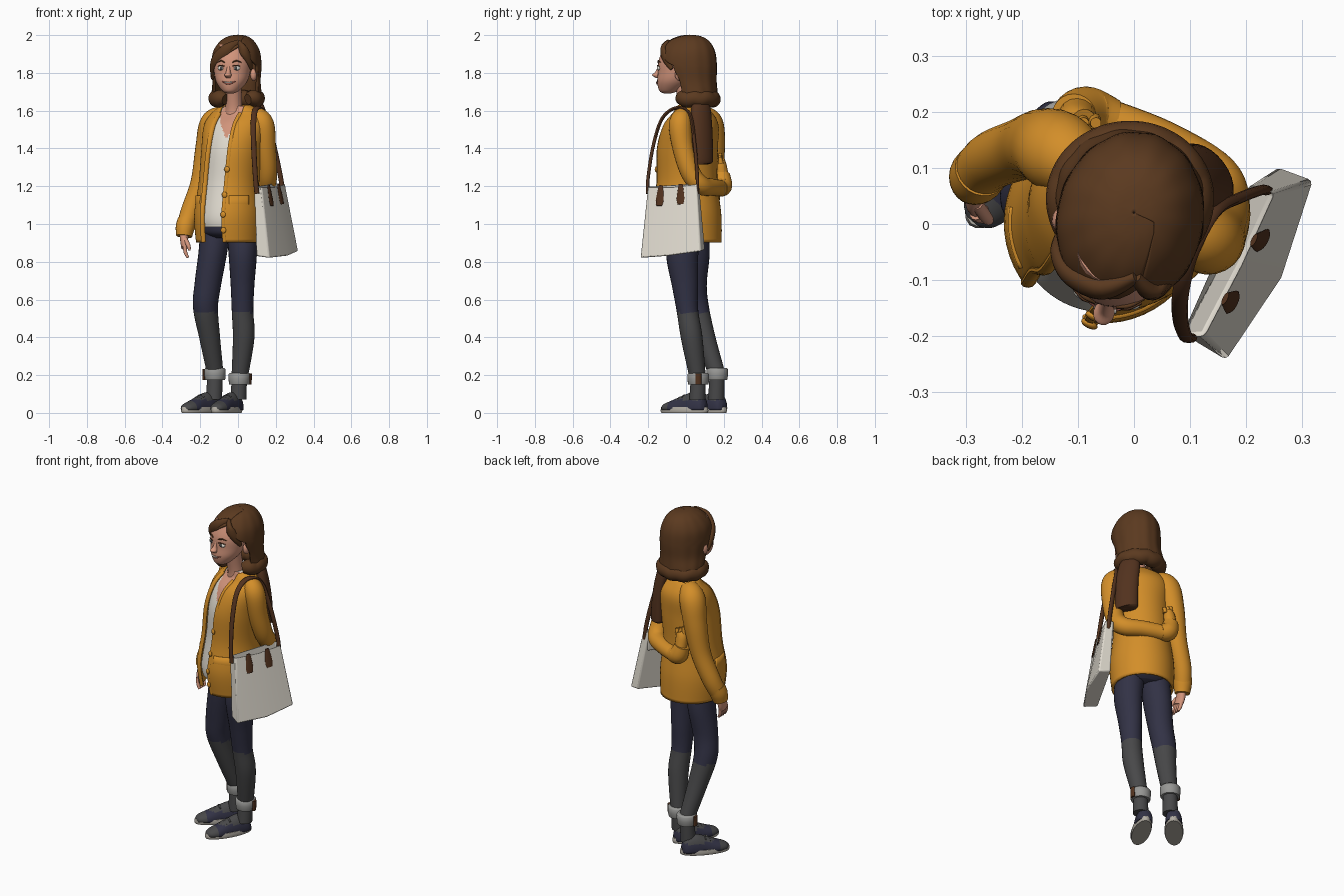
import bpy, bmesh, math
from mathutils import Vector as V

if "Cube" in bpy.data.objects:
    bpy.data.objects.remove(bpy.data.objects["Cube"])

def colour(name, r, g, b):
    m = bpy.data.materials.new(name)
    m.diffuse_color = (r, g, b, 1)
    m.use_nodes = True
    m.node_tree.nodes["Principled BSDF"].inputs["Base Color"].default_value = m.diffuse_color
    return m

HAIR = colour("hair brown", .105, .042, .014)
SKIN = colour("skin", .65, .30, .20)
WOOL = colour("mustard wool", .65, .27, .022)
CREAM = colour("cream canvas", .75, .71, .63)
NAVY = colour("navy denim", .032, .032, .06)
CHAR = colour("charcoal", .065, .065, .067)
GREY = colour("light grey", .31, .31, .30)
LEATHER = colour("dark leather", .085, .032, .013)
LIP = colour("lip red", .38, .11, .08)
SOLE = colour("sole beige", .45, .42, .37)

def finish(name, bm, mats, rule=None, solid=0, angle=.8):
    bmesh.ops.recalc_face_normals(bm, faces=bm.faces[:])
    if rule:
        for f in bm.faces:
            f.material_index = rule(f.calc_center_median())
    me = bpy.data.meshes.new(name)
    bm.to_mesh(me)
    bm.free()
    ob = bpy.data.objects.new(name, me)
    bpy.context.collection.objects.link(ob)
    for m in mats if isinstance(mats, list) else [mats]:
        me.materials.append(m)
    if solid:
        s = ob.modifiers.new("thickness", 'SOLIDIFY')
        s.thickness, s.offset = solid, 0
    bpy.ops.object.select_all(action='DESELECT')
    ob.select_set(True)
    bpy.context.view_layer.objects.active = ob
    bpy.ops.object.shade_smooth_by_angle(angle=angle)
    return ob

def spline(secs, sub):
    """Smooth curve through section rows."""
    rows = [tuple(s) + (s[3],) if len(s) == 4 else tuple(s) for s in secs]
    out = []
    for i in range(len(rows) - 1):
        p0, p1, p2, p3 = rows[max(i-1, 0)], rows[i], rows[i+1], rows[min(i+2, len(rows)-1)]
        for t in [k / sub for k in range(sub)]:
            out.append([.5*(2*b + (c-a)*t + (2*a-5*b+4*c-d)*t*t + (3*b-a-3*c+d)*t**3)
                        for a, b, c, d in zip(p0, p1, p2, p3)])
    return out + [list(rows[-1])]

def sweep(name, secs, mats, seg=24, ref=(1, 0, 0), yaw=None, arc=None, sub=6,
          ripple=0, rule=None, solid=0):
    """Loft ellipses (x, y, z, ra, rb); level rings when yaw is given, else along the path."""
    bm, rings, rows = bmesh.new(), [], spline(secs, sub)
    for i, (x, y, z, ra, rb) in enumerate(rows):
        ra, rb = max(ra, .001), max(rb, .001)
        if yaw is not None:
            s, f = V((math.cos(yaw), -math.sin(yaw), 0)), V((-math.sin(yaw), -math.cos(yaw), 0))
        else:
            t = (V(rows[min(i+1, len(rows)-1)][:3]) - V(rows[max(i-1, 0)][:3])).normalized()
            s = (V(ref) - t * t.dot(V(ref))).normalized()
            f = t.cross(s)
        a0, a1 = arc(z, ra) if arc else (0, math.tau)
        ring = []
        for k in range(seg + (1 if arc else 0)):
            a = a0 + (a1 - a0) * k / seg
            m = 1 + ripple * math.sin(13 * a)
            ring.append(bm.verts.new(V((x, y, z)) + s*ra*m*math.sin(a) + f*rb*m*math.cos(a)))
        rings.append(ring)
    n = len(rings[0])
    for r0, r1 in zip(rings, rings[1:]):
        for k in range(n - 1 if arc else n):
            bm.faces.new((r0[k], r0[(k+1) % n], r1[(k+1) % n], r1[k]))
    if not arc:
        bm.faces.new(rings[0])
        bm.faces.new(rings[-1])
    return finish(name, bm, mats, rule, solid)

def ball(name, c, r, mat, yaw=0):
    sweep(name, [(c[0], c[1], c[2] - r[2]*math.cos(a), r[0]*math.sin(a), r[1]*math.sin(a))
                 for a in [math.pi*k/8 for k in range(9)]], mat, 16, yaw=yaw, sub=1)

def gap(a, b):
    """Open front between lateral offsets a(z) and b(z)."""
    lim = lambda q: max(-.98, min(.98, q))
    return lambda z, r: (math.asin(lim(b(z)/r)), math.tau + math.asin(lim(a(z)/r)))

# ---- torso: cardigan, shirt, hips
BY = math.radians(27)
torso = [(-.05, .015, .905, .165, .168), (-.052, .005, 1.05, .172, .176), (-.048, .006, 1.22, .153, .154),
         (-.03, .008, 1.4, .158, .153), (-.014, .026, 1.52, .166, .132), (-.004, .035, 1.585, .137, .085),
         (-.01, .02, 1.625, .075, .06)]
front = gap(lambda z: -.068, lambda z: .05 + .015*max(0, min(1, (z-1.42)/.12)))
sweep("cardigan", torso, WOOL, 48, yaw=BY, arc=front, solid=.014)
sweep("cardigan_hem", [(-.05, .015, .903, .166, .17), (-.051, .011, .965, .17, .174)], WOOL, 48,
      yaw=BY, arc=front, sub=2, solid=.01)
for side, a in (("left", (.5, 1.15)), ("right", (-1.25, -.6))):
    sweep(side + "_pocket", [(-.051, .009, 1.0, .172, .177), (-.05, .006, 1.15, .167, .172)], WOOL, 10,
          yaw=BY, arc=lambda z, r, a=a: a, sub=3, solid=.012)
vee = lambda p: int(p.y < .02 and p.z > 1.455 + 1.5*abs((p.x+.018)*math.cos(BY) - (p.y-.028)*math.sin(BY) - .024))
shirt = [(-.052, .006, .985, .153, .158)] + [(x, y, z, a-.014, b-.014) for x, y, z, a, b in torso[1:]]
sweep("shirt", shirt, [CREAM, SKIN], 120, yaw=BY, sub=14, rule=vee)
sweep("jeans_hips", [(-.05, .015, .925, .11, .08), (-.052, .012, .955, .135, .12), (-.052, .01, 1.02, .14, .13)], NAVY, yaw=BY)

# ---- front bands and buttons along the cardigan edges
def edge(x, y, z, a, b, lat):
    f = b * math.sqrt(max(0, 1 - (lat/a)**2))
    return (x + lat*math.cos(BY) - f*math.sin(BY), y - lat*math.sin(BY) - f*math.cos(BY), z)
for side, lat in (("left", .058), ("right", -.072)):
    sweep(side + "_front_band", [edge(*r, lat) + (.013, .009) for r in torso[:-1]], WOOL, 10)
rows = spline(torso, 8)
for i, z in enumerate((1.28, 1.16, 1.05, .96)):
    r = min(rows, key=lambda q: abs(q[2] - z))
    ball(f"button_{i}", V(edge(*r, .058)) + V((-.004, -.009, 0)), (.016, .008, .016), WOOL, BY)

# ---- arms
sweep("right_sleeve", [(-.08, .09, 1.575, .05), (-.13, .125, 1.53, .072), (-.16, .14, 1.4, .066),
                       (-.195, .135, 1.22, .056), (-.25, .115, 1.07, .052), (-.277, .09, .99, .048)], WOOL)
sweep("right_cuff", [(-.27, .098, 1.02, .05), (-.28, .085, .98, .05), (-.285, .075, .935, .042)], WOOL)
sweep("right_hand", [(-.285, .075, .95, .025), (-.285, .055, .905, .02, .036), (-.282, .045, .875, .018, .034)], SKIN, 16)
for i in range(4):
    y = .018 + .018*i
    sweep(f"finger_{i}", [(-.282, y, .885, .011), (-.278, y-.006, .85, .01), (-.265, y-.01, .822, .007)], SKIN, 10, sub=3)
sweep("thumb", [(-.28, .035, .92, .012), (-.262, .01, .885, .011), (-.257, .006, .86, .007)], SKIN, 10, sub=3)
sweep("left_sleeve", [(.09, -.01, 1.58, .045), (.13, -.03, 1.53, .06), (.145, -.015, 1.4, .056), (.155, .025, 1.27, .052),
                      (.14, .08, 1.205, .05), (.05, .14, 1.195, .045), (-.05, .18, 1.19, .044)], WOOL, ref=(0, 1, .2))
sweep("left_cuff", [(-.04, .178, 1.19, .045), (-.085, .192, 1.205, .053), (-.107, .19, 1.265, .042)], WOOL, ref=(0, 1, 0))
sweep("left_hand", [(-.1, .192, 1.25, .035), (-.1, .185, 1.31, .034, .03), (-.09, .18, 1.34, .025)], WOOL, 16)
for i in range(3):
    sweep(f"left_finger_{i}", [(-.115+.022*i, .185, 1.32, .013), (-.112+.022*i, .18, 1.375-.01*i, .01)], WOOL, 10, sub=2)

# ---- legs, turned-up cuffs and shoes
legs = {
    "left": ([(.02, -.01, .97, .08), (.025, -.02, .84, .075, .085), (.024, -.005, .68, .063, .07), (.024, .008, .54, .057),
              (.03, .03, .4, .057), (.01, .06, .2, .044)], (.007, .065, .18), 1, (-.06, -.008), 29),
    "right": ([(-.12, .04, .97, .08), (-.135, .04, .84, .075, .085), (-.16, .04, .68, .07), (-.172, .055, .56, .066),
               (-.15, .1, .4, .055), (-.122, .16, .22, .044)], (-.122, .165, .205), -1, (-.2, .105), 41)}
for side, (pts, c, sgn, foot, deg) in legs.items():
    sweep(side + "_leg", pts, [NAVY, CHAR], rule=lambda p: int(p.z < .53), sub=10)
    x, y, z = c
    sweep(side + "_turned_cuff", [(x, y, z-.03, .05), (x, y, z-.025, .055), (x, y, z+.025, .057), (x, y, z+.032, .045)],
          GREY, yaw=0, sub=2)
    sweep(side + "_cuff_tag", [(x+sgn*.056, y, z-.03, .009, .016), (x+sgn*.058, y, z+.028, .009, .016)], LEATHER, 12, yaw=0, sub=1)
    sweep(side + "_sock", [(x, y, z, .04), (x-.005, y-.005, .07, .043)], CHAR, yaw=0)
    w = math.radians(deg)
    fx, fy = foot
    d = V((-math.sin(w), -math.cos(w), 0))
    sweep(side + "_sole", [(fx, fy, 0, .05, .137), (fx, fy, .012, .053, .142), (fx, fy, .03, .051, .138)], SOLE, 28, yaw=w, sub=2)
    prof = [(-.13, .02, .05), (-.11, .042, .09), (-.055, .048, .105), (0, .047, .09), (.07, .048, .062), (.115, .036, .045), (.133, .015, .03)]
    up = [(fx + d.x*t, fy + d.y*t, .025, r, h - .02) for t, r, h in prof]
    ob = sweep(side + "_shoe", up, [NAVY, CHAR], 24, ref=(d.y, -d.x, 0),
               rule=lambda p: int(p.z > .07 or (p.xy - V((fx, fy))).dot(d.xy) > .075))
    for v in ob.data.vertices:
        v.co.z = max(v.co.z, .015)
    for i in range(3):
        m = V((fx, fy, .094 - .011*i)) + d*.025*i
        q, dn = V((-d.y, d.x, 0)) * .026, V((0, 0, .012))
        sweep(f"{side}_lace_{i}", [tuple(k) + (.005,) for k in (m-q-dn, m, m+q-dn)],
              CHAR, 8, ref=(0, 0, 1), sub=3)

# ---- head and face
HY = math.radians(12)
def H(lat, fwd, z):
    return (-.02 + lat*math.cos(HY) - fwd*math.sin(HY), -lat*math.sin(HY) - fwd*math.cos(HY), z)
sweep("neck", [(-.02, .02, 1.53, .06), (-.022, .01, 1.62, .045), (-.028, -.015, 1.75, .047)], SKIN)
skull = [(.1, 1.692, .018, .02), (.093, 1.705, .044, .05), (.068, 1.75, .08, .086), (.052, 1.8, .095, .098),
         (.043, 1.87, .1, .102), (.02, 1.95, .08, .09)]
sweep("head", [H(0, f, z) + (a, b) for f, z, a, b in skull], SKIN, 32, yaw=HY)
sweep("nose", [H(0, .14, 1.835) + (.009, .01), H(0, .15, 1.805) + (.012, .017), H(0, .162, 1.788) + (.019, .022),
               H(0, .15, 1.772) + (.01, .01)], SKIN, 16, yaw=HY)
for n, s in (("left", 1), ("right", -1)):
    ball(n + "_eye", H(.04*s, .135, 1.825), (.021, .012, .013), CREAM, HY)
    ball(n + "_iris", H(.039*s, .1435, 1.825), (.008, .006, .01), CHAR, HY)
    sweep(n + "_brow", [H(.02*s, .147, 1.855) + (.003,), H(.042*s, .14, 1.864) + (.004,), H(.065*s, .123, 1.855) + (.002,)],
          HAIR, 8, ref=(0, 0, 1), sub=4)
    sweep(n + "_lash", [H(.02*s, .146, 1.835) + (.002,), H(.04*s, .146, 1.84) + (.003,), H(.062*s, .131, 1.835) + (.002,)],
          LEATHER, 8, ref=(0, 0, 1), sub=4)
    ball(n + "_ear", H(.108*s, .015, 1.79), (.018, .022, .032), SKIN, HY)
smile = lambda dz, r: [H(l, .153 - 7*l*l, 1.745 + dz + 8*l*l) + (r*(1-abs(l)*20),) for l in (-.038, -.02, 0, .02, .038)]
sweep("lips", smile(0, .008), LIP, 10, ref=(0, 0, 1))
sweep("teeth", [(x, y-.005, z+.003, .004) for x, y, z, r in smile(0, .004)[1:4]], CREAM, 8, ref=(0, 0, 1))

# ---- hair: swept shell with side parting, rolled ends, hanging tail
s = lambda z: max(0, min(1, (1.94 - z) / .1))
hair = [(0, .02, 1.995, .001), (0, .02, 1.988, .045, .055), (-.004, .015, 1.962, .085, .105), (-.007, .008, 1.91, .116, .141),
        (-.007, .008, 1.84, .124, .15), (-.007, .022, 1.76, .12, .134), (-.007, .045, 1.70, .125, .115),
        (-.007, .05, 1.655, .13, .115)]
sweep("hair_shell", hair, HAIR, 90, yaw=HY, ripple=.008, solid=.014,
      arc=gap(lambda z: .04 - .15*s(z), lambda z: .04 + .077*s(z)))
for n, pts in (("long_fringe", [(.045, .085, 1.963, .015), (-.01, .117, 1.925, .032), (-.068, .107, 1.88, .03), (-.1, .075, 1.83, .022), (-.107, .04, 1.77, .01)]),
               ("short_fringe", [(.04, .085, 1.963, .015), (.072, .105, 1.92, .026), (.095, .085, 1.87, .022), (.105, .055, 1.82, .01)])):
    sweep(n, [H(l, f, z) + (r, r*.7) for l, f, z, r in pts], HAIR, 16, ref=(0, 0, 1))
roll = []
for k in range(17):
    a = math.radians(34 + 292*k/16)
    r = .044 if 0 < k < 16 else .028
    roll.append((-.007 + .106*math.sin(a), .045 - .095*math.cos(a), 1.66 + .006*(k % 2), r))
sweep("hair_roll", roll, HAIR, 18, ref=(0, 0, 1), sub=4)
sweep("hanging_tail", [(.075, .085, 1.65, .045, .03), (.1, .08, 1.6, .06, .035), (.122, .085, 1.48, .064, .036),
                       (.126, .085, 1.35, .066, .042), (.124, .085, 1.322, .06, .036), (.124, .085, 1.315, .02, .01)],
      LEATHER, 26, ref=(-.6, .8, 0), ripple=.03)

# ---- tote bag with open top, bulging outer side, shoulder strap and tabs
bottom = [(.095, -.2, .83), (.165, -.243, .82), (.264, -.096, .83), (.32, .078, .855), (.255, .102, .865)]
top = [(.085, -.2, 1.205), (.125, -.2, 1.2), (.191, -.074, 1.2), (.25, .055, 1.215), (.205, .07, 1.22)]
bm = bmesh.new()
lo, hi = [bm.verts.new(p) for p in bottom], [bm.verts.new(p) for p in top]
for k in range(5):
    bm.faces.new((lo[k], lo[(k+1) % 5], hi[(k+1) % 5], hi[k]))
bm.faces.new(lo)
mouth = bm.faces.new(hi)
bmesh.ops.inset_individual(bm, faces=[mouth], thickness=.008)
for v in mouth.verts:
    v.co.z -= .12
bag = finish("tote_bag", bm, CREAM, angle=.6)
bev = bag.modifiers.new("soft_edges", 'BEVEL')
bev.width, bev.segments = .008, 2
sweep("shoulder_strap", [(.1, -.203, 1.16, .013, .009), (.092, -.2, 1.25, .013, .009), (.083, -.172, 1.42, .014, .009),
                         (.083, -.125, 1.56, .015, .009), (.1, -.05, 1.615, .016, .009), (.14, .02, 1.58, .015, .009),
                         (.185, .045, 1.43, .014, .009), (.225, .06, 1.25, .013, .009), (.235, .06, 1.16, .013, .009)], LEATHER, 12)
A, B, C, D = V(top[1]), V(top[3]), V(bottom[1]), V(bottom[3])
for i, u in enumerate((.27, .68)):
    t, b = A.lerp(B, u), C.lerp(D, u)
    out = V((.9, -.43, .1))
    sweep(f"bag_tab_{i}", [tuple(t.lerp(b, k) + out*(.004 + .014*k)) + (w, .0045) for k, w in ((0, .012), (.1, .018), (.22, .023), (.29, .016))],
          LEATHER, 12, ref=tuple((B - A).normalized()), sub=2)
